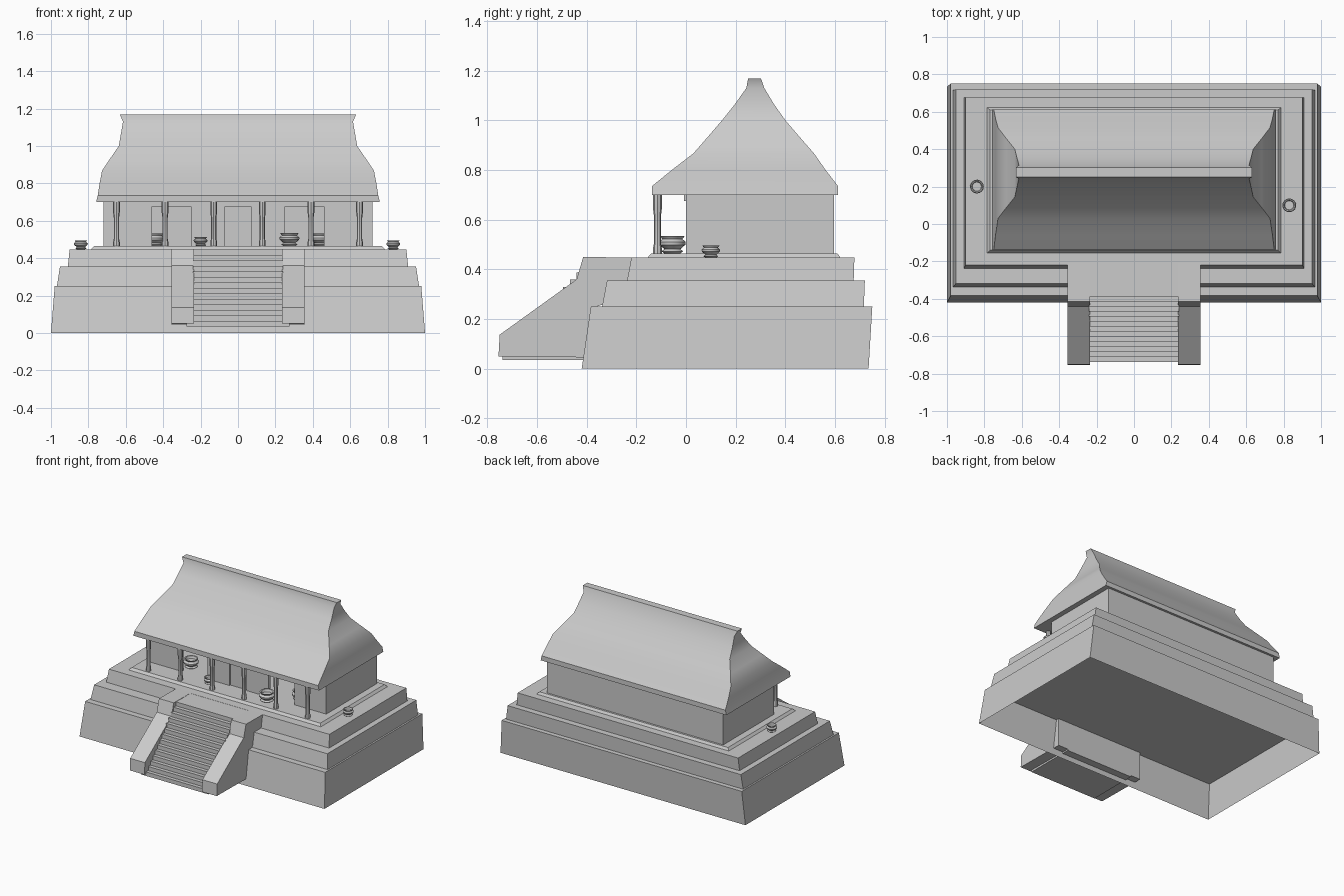
import bpy, bmesh, math

if "Cube" in bpy.data.objects:
    bpy.data.objects.remove(bpy.data.objects["Cube"])


def finish(name, bm, smooth=None):
    bmesh.ops.recalc_face_normals(bm, faces=bm.faces)
    me = bpy.data.meshes.new(name)
    bm.to_mesh(me)
    bm.free()
    ob = bpy.data.objects.new(name, me)
    bpy.context.collection.objects.link(ob)
    if smooth:
        bpy.context.view_layer.objects.active = ob
        bpy.ops.object.select_all(action='DESELECT')
        ob.select_set(True)
        bpy.ops.object.shade_smooth_by_angle(angle=math.radians(smooth))
    return ob


def loft(name, rings, bottom=True, smooth=None):
    """Stack of rectangles (z, half width, y front, y back)."""
    bm = bmesh.new()
    loops = [[bm.verts.new(p) for p in ((-x, a, z), (x, a, z), (x, b, z), (-x, b, z))]
             for z, x, a, b in rings]
    for lo, hi in zip(loops, loops[1:]):
        for i in range(4):
            j = (i + 1) % 4
            bm.faces.new((lo[i], lo[j], hi[j], hi[i]))
    bm.faces.new(loops[-1])
    if bottom:
        bm.faces.new(loops[0][::-1])
    return finish(name, bm, smooth)


def box(name, x0, x1, y0, y1, z0, z1):
    bm = bmesh.new()
    bmesh.ops.create_cube(bm, size=1)
    for v in bm.verts:
        v.co = [lo + (c + .5) * (hi - lo) for c, lo, hi in
                zip(v.co, (x0, y0, z0), (x1, y1, z1))]
    return finish(name, bm)


def prism(name, pts, x0, x1):
    """Side profile (y, z) extruded along x."""
    bm = bmesh.new()
    f = bm.faces.new([bm.verts.new((x0, y, z)) for y, z in pts])
    r = bmesh.ops.extrude_face_region(bm, geom=[f])
    for v in r['geom']:
        if isinstance(v, bmesh.types.BMVert):
            v.co.x = x1
    return finish(name, bm)


def lathe(name, pts, loc, n=16):
    """Profile (radius, z) turned about a vertical axis."""
    bm = bmesh.new()
    loops = [[bm.verts.new((loc[0] + r * math.cos(math.tau * i / n),
                            loc[1] + r * math.sin(math.tau * i / n),
                            loc[2] + z)) for i in range(n)] for r, z in pts]
    for lo, hi in zip(loops, loops[1:]):
        for i in range(n):
            j = (i + 1) % n
            bm.faces.new((lo[i], lo[j], hi[j], hi[i]))
    bm.faces.new(loops[-1])
    bm.faces.new(loops[0][::-1])
    return finish(name, bm, 40)


# stepped platform, lowest tier hollow underneath
loft("lower_tier", [(0, 1, -.42, .735), (.25, .98, -.383, .75)], bottom=False)
loft("middle_tier", [(.25, .968, -.338, .716), (.355, .952, -.318, .72)])
loft("upper_tier", [(.355, .91, -.237, .675), (.447, .9, -.22, .678)])
loft("house_plinth", [(.447, .785, -.155, .622), (.464, .77, -.14, .61)])

# staircase: sloping side walls, landing and slab steps
cheek = [(-.755, .05), (-.75, .137), (-.44, .36), (-.414, .45),
         (-.21, .447), (-.21, .3), (-.36, .25), (-.36, .045)]
for s, side in ((-1, "left"), (1, "right")):
    prism("stair_wall_" + side, cheek, s * .235, s * .355)
box("stair_landing", -.24, .24, -.365, -.21, .33, .446)
steps = 14
for i in range(steps):
    y = -.738 + i * .378 / steps
    z = .035 + i * .412 / steps
    w = .275 if i == 0 else .24
    box("step", -w, w, y, max(-.36, y + .05), z, z + .412 / steps)

# house walls with doorways
t, zb, zt = .02, .46, .71
box("back_wall", -.72, .72, .595 - t, .595, zb, zt)
for s in (-1, 1):
    box("side_wall", s * .72 - t * (s > 0), s * .72 + t * (s < 0), 0, .595, zb, zt)
    box("front_wall_outer", min(s * .46, s * .72), max(s * .46, s * .72), 0, t, zb, zt)
    box("front_wall_inner", min(s * .07, s * .25), max(s * .07, s * .25), 0, t, zb, zt)
box("door_lintel", -.46, .46, -.008, t, .675, zt)
box("door_panel", -.07, .07, .01, .025, zb, zt)

# porch columns
col = [(.018, 0), (.018, .03), (.014, .05), (.014, .16), (.018, .19), (.018, .25)]
for i in range(6):
    lathe("porch_column", col, (-.65 + .26 * i, -.115, .455), 8)

# curved thatched roof with ridge
loft("roof", [(.70, .758, -.137, .612), (.735, .75, -.137, .612),
              (.80, .74, -.057, .562), (.867, .727, .03, .515),
              (.93, .685, .085, .46), (1.0, .637, .145, .40),
              (1.065, .626, .197, .354), (1.13, .615, .243, .315),
              (1.168, .632, .25, .302)], smooth=35)

# clay pots
pot = [(.022, 0), (.03, .006), (.022, .012), (.036, .024), (.037, .032),
       (.028, .04), (.034, .048), (.028, .047), (.024, .035)]
for x, y, z, k in ((-.84, .2, .447, 1), (.83, .1, .447, 1), (-.2, -.05, .464, 1),
                   (.275, -.055, .464, 1.45), (-.445, .09, .464, 1.4), (.44, .09, .464, 1.4)):
    lathe("clay_pot", [(r * k, h * k) for r, h in pot], (x, y, z))
